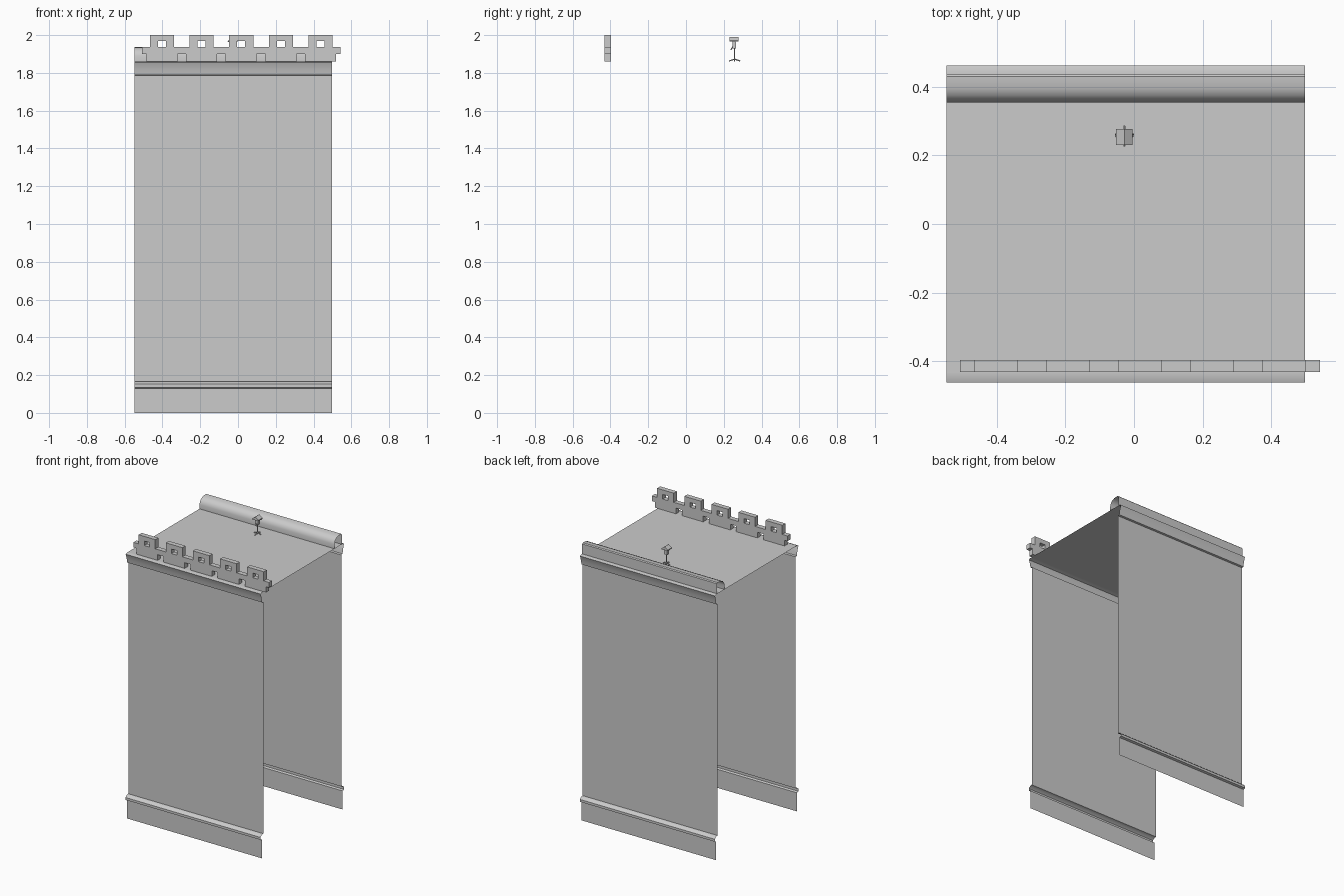
import bpy, math
from mathutils import Vector

if "Cube" in bpy.data.objects:
    bpy.data.objects.remove(bpy.data.objects["Cube"])

X0, X1 = -0.547, 0.498      # ends of the wall segment
FLOOR = 1.86


def make(name, verts, faces, smooth=False):
    me = bpy.data.meshes.new(name)
    me.from_pydata(verts, [], faces)
    ob = bpy.data.objects.new(name, me)
    bpy.context.collection.objects.link(ob)
    if smooth:
        bpy.ops.object.select_all(action='DESELECT')
        bpy.context.view_layer.objects.active = ob
        ob.select_set(True)
        bpy.ops.object.shade_smooth_by_angle(angle=math.radians(40))
    return ob


def sheet(name, prof):
    """Open (y, z) profile swept along x as a single-sided skin."""
    n = len(prof)
    verts = [(x, y, z) for x in (X0, X1) for y, z in prof]
    faces = [(i, i + n, i + n + 1, i + 1) for i in range(n - 1)]
    return make(name, verts, faces, True)


def box(name, x0, x1, y0, y1, z0, z1):
    v = [(x, y, z) for x in (x0, x1) for y in (y0, y1) for z in (z0, z1)]
    f = [(0, 1, 3, 2), (4, 6, 7, 5), (0, 4, 5, 1), (2, 3, 7, 6), (0, 2, 6, 4), (1, 5, 7, 3)]
    return make(name, v, f)


def rod(name, a, b, r, sides=6):
    a, b = Vector(a), Vector(b)
    bpy.ops.mesh.primitive_cylinder_add(vertices=sides, radius=r, depth=(b - a).length,
                                        location=(a + b) / 2)
    ob = bpy.context.object
    ob.name = name
    ob.rotation_euler = (b - a).to_track_quat('Z', 'Y').to_euler()
    return ob


# Wall skins: plinth, projecting ledge, plain wall, curved cornice
wall = [(0.447, 0), (0.447, 0.13), (0.462, 0.135), (0.462, 0.152), (0.447, 0.165),
        (0.432, 0.167), (0.432, 1.787), (0.445, 1.79), (0.449, 1.815),
        (0.456, 1.84), (0.462, 1.855), (0.447, FLOOR), (0.432, FLOOR)]
sheet("front_wall", [(-y, z) for y, z in wall][::-1])
sheet("back_wall", wall)

# Walkway and rounded rear parapet
sheet("walkway", [(0.432, FLOOR), (-0.432, FLOOR)])
sheet("rear_parapet", [(0.436, FLOOR), (0.436, 1.93), (0.43, 1.936), (0.395, 1.934),
                       (0.375, 1.925), (0.361, 1.91), (0.355, 1.89), (0.355, FLOOR)])


# Battlement blocks: pierced merlon on a T-shaped base
def battlement(cx):
    zs = [1.86, 1.90, 1.936, 1.968, 2.0]
    xs = [-0.105, -0.082, -0.064, -0.021, 0.021, 0.064, 0.082, 0.105]
    filled = {(i, j) for j, cols in enumerate([range(1, 6), range(0, 7), (2, 4), (2, 3, 4)])
              for i in cols}
    verts, index, faces = [], {}, []

    def v(i, j, k):
        if (i, j, k) not in index:
            index[i, j, k] = len(verts)
            verts.append((cx + xs[i], (-0.431, -0.397)[k], zs[j]))
        return index[i, j, k]

    for i, j in filled:
        ring = [(i, j), (i + 1, j), (i + 1, j + 1), (i, j + 1)]
        faces.append([v(*p, 0) for p in ring])
        faces.append([v(*p, 1) for p in ring[::-1]])
        for s, (di, dj) in enumerate([(0, -1), (1, 0), (0, 1), (-1, 0)]):
            if (i + di, j + dj) not in filled:
                a, b = ring[s], ring[(s + 1) % 4]
                faces.append([v(*a, 0), v(*a, 1), v(*b, 1), v(*b, 0)])
    make("battlement_block", verts, faces)


for k in range(5):
    battlement(-0.403 + 0.21 * k)

# Small roofed stand on the walkway
cx, cy = -0.028, 0.257
rod("stand_post", (cx, cy, FLOOR), (cx, cy, 1.94), 0.003)
for dx, dy in ((1, 0), (-1, 0), (0, 1), (0, -1)):
    rod("stand_foot", (cx, cy, 1.873), (cx + dx * 0.025, cy + dy * 0.03, 1.863), 0.003)
box("stand_head", cx - 0.012, cx + 0.012, cy - 0.012, cy + 0.008, 1.93, 1.972)
rod("stand_pin", (cx - 0.028, cy + 0.005, 1.965), (cx + 0.028, cy + 0.005, 1.965), 0.002)
rod("stand_handle", (cx, cy - 0.008, 1.94), (cx, cy - 0.02, 1.922), 0.003)
w, d = 0.024, 0.023
roof = [(cx + x, cy - 0.003 + y, z) for y in (-d, d)
        for x, z in ((-w, 1.966), (w, 1.966), (w, 1.972), (0, 1.99), (-w, 1.972))]
make("stand_roof", roof, [(0, 1, 2, 3, 4), (9, 8, 7, 6, 5)] +
     [(i, i + 5, (i + 1) % 5 + 5, (i + 1) % 5) for i in range(5)])
